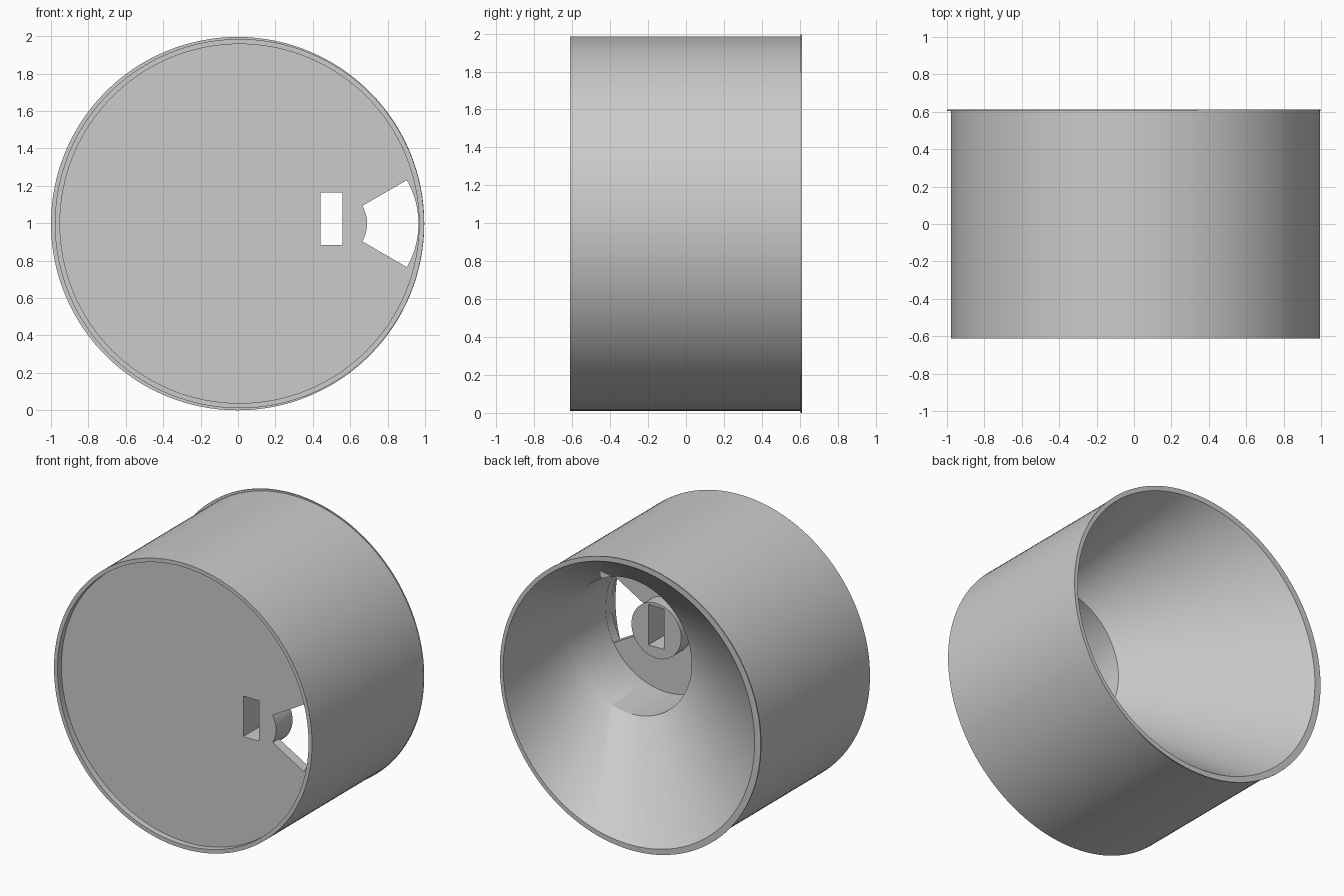
import bpy, bmesh, math

cube = bpy.data.objects.get("Cube")
if cube:
    bpy.data.objects.remove(cube, do_unlink=True)

grey = bpy.data.materials.new("plain_grey")
grey.use_nodes = True
grey.diffuse_color = (0.6, 0.6, 0.6, 1)
grey.node_tree.nodes["Principled BSDF"].inputs["Base Color"].default_value = (0.6, 0.6, 0.6, 1)

SEG = 128
ZC = 0.998        # height of the main axis
HUB_X = 0.5       # axis of the hub and the narrow bore
BORE = 0.466
HUB_R = 0.19


def circle(cx, r):
    steps = [2 * math.pi * i / SEG for i in range(SEG)]
    return [(cx + r * math.cos(a), ZC + r * math.sin(a)) for a in steps]


def loft(name, sections):
    """Skin a closed solid through (outline, y) sections."""
    bm = bmesh.new()
    rings = [[bm.verts.new((x, y, z)) for x, z in outline] for outline, y in sections]
    n = len(rings[0])
    for a, b in zip(rings, rings[1:]):
        for i in range(n):
            j = (i + 1) % n
            bm.faces.new((a[i], a[j], b[j], b[i]))
    bm.faces.new(rings[0])
    bm.faces.new(rings[-1])
    bmesh.ops.recalc_face_normals(bm, faces=bm.faces)
    mesh = bpy.data.meshes.new(name)
    bm.to_mesh(mesh)
    bm.free()
    obj = bpy.data.objects.new(name, mesh)
    bpy.context.collection.objects.link(obj)
    mesh.materials.append(grey)
    return obj


def activate(obj):
    bpy.ops.object.select_all(action="DESELECT")
    obj.select_set(True)
    bpy.context.view_layer.objects.active = obj


def cut(obj, cutter):
    activate(obj)
    mod = obj.modifiers.new("cut", "BOOLEAN")
    mod.operation = "DIFFERENCE"
    mod.solver = "EXACT"
    mod.object = cutter
    bpy.ops.object.modifier_apply(modifier=mod.name)


# Drum: recessed front plate, outer wall, thin back flange, offset funnel, bore
drum = loft("drum", [
    (circle(0.008, 0.96), -0.57),
    (circle(0.008, 0.96), -0.612),
    (circle(0.008, 0.987), -0.612),
    (circle(0.008, 0.987), 0.604),
    (circle(-0.002, 0.998), 0.604),
    (circle(-0.002, 0.998), 0.612),
    (circle(0.008, 0.962), 0.612),
    (circle(HUB_X, BORE), -0.11),
    (circle(HUB_X, BORE), -0.5),
])

# Hub standing on the plate inside the bore
hub = loft("hub", [(circle(HUB_X, HUB_R), -0.52), (circle(HUB_X, HUB_R), -0.39)])

# Cutters: fan opening and rectangular slot
angles = [math.radians(-30 + 2.5 * i) for i in range(25)]


def arc(r, turn):
    return [(HUB_X + r * math.cos(a), ZC + r * math.sin(a)) for a in turn]


fan = arc(BORE - 0.001, angles) + arc(HUB_R, angles[::-1])
fan_cutter = loft("fan_cutter", [(fan, -0.7), (fan, -0.45)])
slot = [(0.44, 0.885), (0.56, 0.885), (0.56, 1.165), (0.44, 1.165)]
slot_cutter = loft("slot_cutter", [(slot, -0.7), (slot, -0.3)])

cut(drum, fan_cutter)
cut(drum, slot_cutter)
cut(hub, slot_cutter)
for cutter in (fan_cutter, slot_cutter):
    bpy.data.objects.remove(cutter, do_unlink=True)

for obj in (drum, hub):
    activate(obj)
    bpy.ops.object.shade_smooth_by_angle(angle=math.radians(25))
